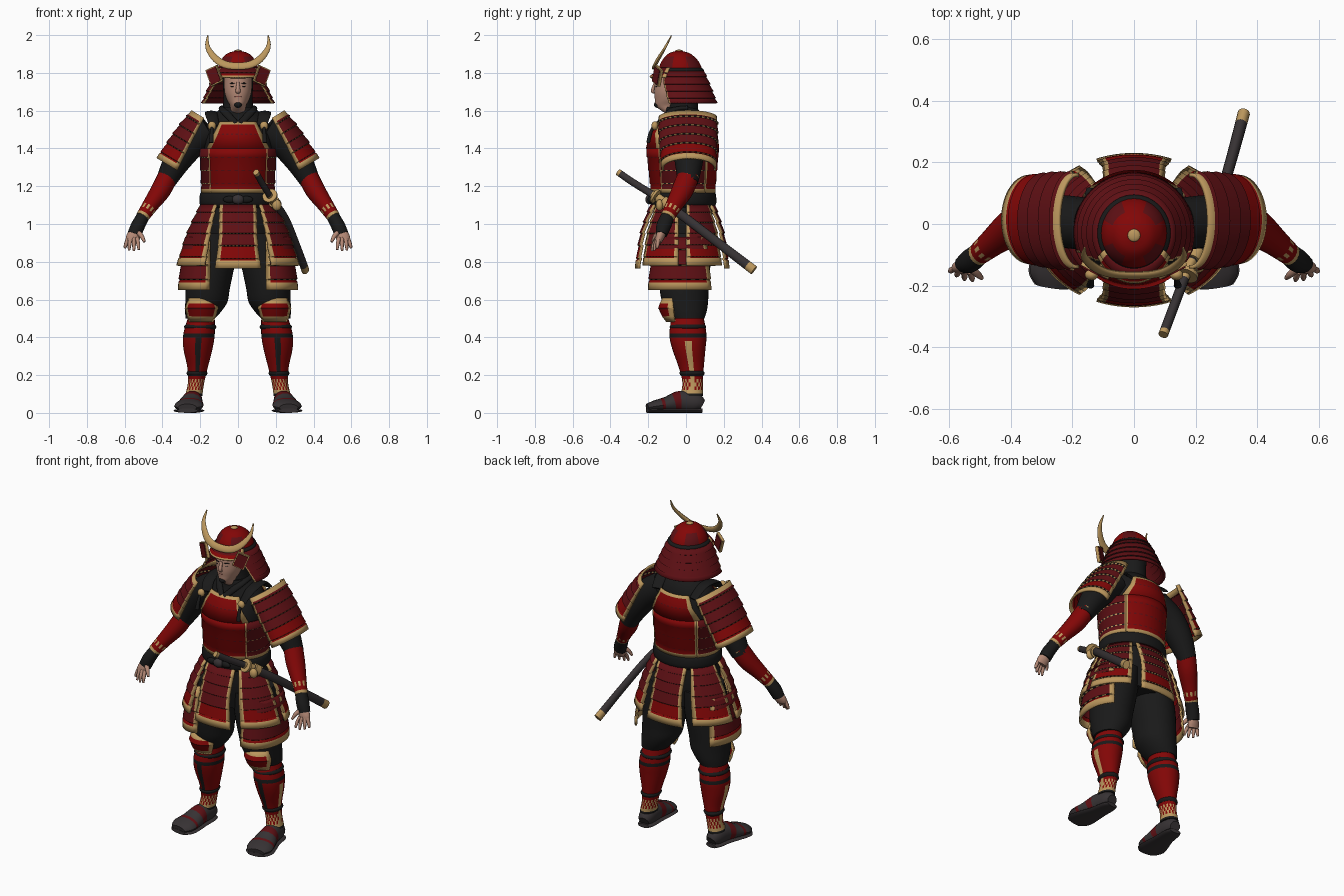
import bpy, bmesh, math
from mathutils import Vector, Matrix, Euler

cube = bpy.data.objects.get("Cube")
if cube:
    bpy.data.objects.remove(cube, do_unlink=True)

COLOURS = {
    "red lacquer": (0.225, 0.002, 0.002),
    "maroon lacing": (0.112, 0.005, 0.007),
    "gold trim": (0.50, 0.31, 0.11),
    "black cloth": (0.010, 0.010, 0.010),
    "skin": (0.46, 0.25, 0.18),
    "charcoal leather": (0.038, 0.032, 0.034),
}
RED, MAROON, GOLD, BLACK, SKIN, GREY = COLOURS
MATS = {}
for label, rgb in COLOURS.items():
    m = bpy.data.materials.new(label)
    m.use_nodes = True
    m.diffuse_color = (*rgb, 1)
    m.roughness = 0.9
    bsdf = next(n for n in m.node_tree.nodes if n.type == "BSDF_PRINCIPLED")
    bsdf.inputs["Base Color"].default_value = (*rgb, 1)
    bsdf.inputs["Roughness"].default_value = 0.9
    MATS[label] = m


def finish(name, bm, slots, mirror=False, solid=0):
    """Turn a bmesh into a shaded object with its modifiers."""
    bmesh.ops.recalc_face_normals(bm, faces=bm.faces)
    me = bpy.data.meshes.new(name)
    bm.to_mesh(me)
    bm.free()
    for s in slots:
        me.materials.append(MATS[s])
    me.shade_smooth()
    me.set_sharp_from_angle(angle=math.radians(45))
    ob = bpy.data.objects.new(name, me)
    bpy.context.scene.collection.objects.link(ob)
    if solid:
        mod = ob.modifiers.new("thickness", "SOLIDIFY")
        mod.thickness, mod.offset = solid, 0
    if mirror:
        ob.modifiers.new("mirror", "MIRROR")


def skin(name, grid, rule, closed=True, **kw):
    """Skin rows of points; rule gives the colour of face (row, column)."""
    pick = rule if callable(rule) else (lambda i, j: rule)
    bm, slots = bmesh.new(), []
    rows = [[bm.verts.new(p) for p in row] for row in grid]
    n = len(rows[0])

    def face(verts, colour):
        if colour not in slots:
            slots.append(colour)
        bm.faces.new(verts).material_index = slots.index(colour)

    for i in range(len(rows) - 1):
        for j in range(n if closed else n - 1):
            k = (j + 1) % n
            face((rows[i][j], rows[i][k], rows[i + 1][k], rows[i + 1][j]), pick(i, j))
    if closed:
        face(rows[0], pick(0, 0))
        face(rows[-1], pick(len(rows) - 2, 0))
    finish(name, bm, slots, **kw)


def spline(keys, n=4):
    """Smooth curve through tuples of numbers."""
    out = []
    for k in range(len(keys) - 1):
        quad = keys[max(k - 1, 0)], keys[k], keys[k + 1], keys[min(k + 2, len(keys) - 1)]
        for s in range(n):
            t = s / n
            out.append([0.5 * (2 * b + (c - a) * t + (2 * a - 5 * b + 4 * c - d) * t * t
                               + (3 * b - a - 3 * c + d) * t ** 3) for a, b, c, d in zip(*quad)])
    return out + [list(keys[-1])]


def ring(c, a, b, segs):
    turn = [2 * math.pi * j / segs for j in range(segs)]
    return [c + a * math.cos(t) + b * math.sin(t) for t in turn]


def loft(name, keys, rule, segs=32, **kw):
    """Stack of level ellipses: x, y, z, rx, ry."""
    skin(name, [ring(Vector(k[:3]), Vector((k[3], 0, 0)), Vector((0, k[4], 0)), segs)
                for k in spline(keys)], rule, **kw)


def tube(name, keys, rule, ref=(0, 0, 1), segs=14, **kw):
    """Sweep along a path: x, y, z, half width, half height towards ref."""
    pts, grid = spline(keys), []
    for i, p in enumerate(pts):
        t = Vector(pts[min(i + 1, len(pts) - 1)][:3]) - Vector(pts[max(i - 1, 0)][:3])
        a = t.cross(Vector(ref)).normalized()
        b = a.cross(t).normalized()
        grid.append(ring(Vector(p[:3]), a * p[3], b * p[-1], segs))
    skin(name, grid, rule, **kw)


def plate(name, keys, mid, rows, main=MAROON, low=RED, xa=(1, 0, 0), border=0.07, hem=0.13,
          lines=(BLACK, GOLD), top=0, step=0.007, segs=18, **kw):
    """Curved lamellar plate with stitched rows: keys are x, y, z, rx, ry, half angle."""
    curve, xa, ya = spline(keys, 8), Vector(xa), Vector((0, 1, 0))
    bands = [(0, 0, (GOLD,))] if top else []
    for k in range(rows):
        last = k == rows - 1
        bands.append((max(k / rows, top), 0, (low if last or k / rows > 0.65 else main,)))
        if not last:
            bands.append(((k + 0.92) / rows, step, lines))
    if hem:
        bands.append((1 - hem, step, (GOLD,)))
    bands.append((1, step, (GOLD,)))
    us = [0, border] + [border + (1 - 2 * border) * j / segs for j in range(1, segs)] + [1 - border, 1]
    grid = []
    for v, off, _ in bands:
        f = v * (len(curve) - 1)
        i = min(int(f), len(curve) - 2)
        x, y, z, rx, ry, half = [p + (q - p) * (f - i) for p, q in zip(curve[i], curve[i + 1])]
        turn = [math.radians(mid + half * (2 * u - 1)) for u in us]
        grid.append([Vector((x, y, z)) + xa * (rx + off) * math.cos(t)
                     + ya * (ry + off) * math.sin(t) for t in turn])
    edge = (0, len(us) - 2)
    skin(name, grid, lambda i, j: GOLD if j in edge else bands[i][2][j % len(bands[i][2])],
         closed=False, solid=0.012, **kw)


def solid(name, loc, size, colour, rot=(0, 0, 0), box=False, **kw):
    """Ellipsoid or box; size holds half lengths."""
    bm = bmesh.new()
    mat = Matrix.LocRotScale(Vector(loc), Euler([math.radians(r) for r in rot]), Vector(size))
    if box:
        bmesh.ops.create_cube(bm, size=2, matrix=mat)
    else:
        bmesh.ops.create_uvsphere(bm, u_segments=16, v_segments=10, radius=1, matrix=mat)
    finish(name, bm, [colour], **kw)


# Head and face
loft("head", [(0, -.045, 1.58, .05, .055), (0, -.088, 1.622, .042, .07), (0, -.085, 1.66, .06, .08),
              (0, -.08, 1.71, .073, .088), (0, -.075, 1.8, .072, .085)], SKIN)
loft("hood", [(0, -.02, 1.58, .085, .085), (0, -.015, 1.66, .077, .08), (0, -.015, 1.79, .082, .085)], BLACK)
tube("nose", [(0, -.163, 1.75, .007, .006), (0, -.177, 1.705, .013, .009), (0, -.165, 1.694, .01, .004)],
     SKIN, ref=(0, -1, 0))
solid("goatee", (0, -.15, 1.632), (.022, .02, .018), BLACK)
solid("mouth", (0, -.163, 1.674), (.018, .004, .002), MAROON)
solid("eyes", (.03, -.157, 1.728), (.01, .004, .003), BLACK, (0, 0, 20), mirror=True)
solid("eyebrows", (.031, -.157, 1.745), (.016, .005, .003), BLACK, (0, 0, 20), mirror=True)

# Helmet
loft("helmet_dome", [(0, -.037, 1.915, .02, .02), (0, -.035, 1.902, .058, .058), (0, -.032, 1.868, .09, .093),
                     (0, -.03, 1.83, .106, .112), (0, -.03, 1.785, .112, .118)],
     lambda i, j: MAROON if (j + 2) // 4 % 2 and i > 5 else RED)
loft("helmet_band", [(0, -.03, 1.828, .105, .111), (0, -.03, 1.815, .119, .125), (0, -.03, 1.8, .116, .122)], BLACK)
solid("helmet_knob", (0, -.037, 1.915), (.021, .021, .008), GOLD)
plate("helmet_neck_guard", [(0, -.03, 1.81, .112, .118, 138), (0, -.028, 1.72, .152, .155, 121),
                            (0, -.026, 1.64, .185, .182, 110)], 90, 5, low=MAROON, border=.012, hem=0,
      lines=(BLACK, MAROON), segs=48)
plate("helmet_brim", [(0, -.03, 1.825, .108, .115, 62), (0, -.03, 1.775, .122, .152, 62)], 270, 2,
      hem=.2, lines=(GOLD, MAROON))
solid("brim_flap_rims", (.125, -.15, 1.785), (.036, .008, .046), GOLD, (0, 22, 28), True, mirror=True)
solid("brim_flaps", (.125, -.15, 1.785), (.03, .012, .04), MAROON, (0, 22, 28), True, mirror=True)
arc = [(.16, -.077, 1.998, .003, .003), (.16, -.11, 1.935, .013, .007),
       (.115, -.148, 1.872, .02, .01), (.05, -.165, 1.84, .021, .01)]
tube("crescent_crest", arc + [(-x, *rest) for x, *rest in reversed(arc)], GOLD, ref=(0, -.9, .45))

# Torso clothing and collar
loft("undersuit", [(0, -.01, .84, .17, .13), (0, -.015, 1, .2, .155), (0, -.015, 1.2, .17, .15),
                   (0, -.018, 1.38, .18, .17), (0, -.012, 1.5, .175, .13), (0, -.01, 1.57, .135, .105),
                   (0, -.03, 1.62, .082, .082)], BLACK)
tube("collar_flaps", [(.085, .01, 1.615, .016, .012), (.075, -.08, 1.6, .02, .012),
                      (.01, -.15, 1.53, .018, .012)], BLACK, ref=(0, -1, .5), mirror=True)

# Cuirass: four panels round the waist, then the chest and back bibs
low_a, low_b = (0, -.018, 1.4, .197, .186), (0, -.016, 1.165, .185, .162)
for label, mid, half in (("front", 270, 52), ("back", 90, 48)):
    plate("cuirass_" + label, [(*low_a, half), (*low_b, half)], mid, 4, main=RED, border=.035,
          lines=(RED, MAROON), step=.003)
    plate("bib_" + label, [(0, -.008, 1.54, .158, .14, 37), (0, -.014, 1.47, .186, .176, 43),
                           (*low_a, 55)], mid, 2, main=RED, low=RED, lines=(RED, MAROON), top=.16,
          hem=0, step=.002, border=.1)
plate("cuirass_sides", [(*low_a, 42), (*low_b, 42)], 0, 4, low=MAROON, border=.03, step=.004, mirror=True)
tube("shoulder_straps", [(.125, -.13, 1.52, .03, .008), (.14, -.08, 1.575, .033, .009),
                         (.14, .03, 1.588, .033, .009), (.125, .11, 1.53, .03, .008)],
     BLACK, mirror=True)
solid("strap_toggles", (.138, -.165, 1.52), (.022, .018, .024), GOLD, mirror=True)
tube("toggle_cords", [(.138, -.175, 1.51, .008, .008), (.14, -.19, 1.475, .01, .01), (.142, -.2, 1.43, .013, .01)],
     BLACK, ref=(0, -1, 0), mirror=True)

# Belt
loft("belt", [(0, -.015, 1.175, .175, .155), (0, -.015, 1.16, .2, .172), (0, -.015, 1.11, .204, .175),
              (0, -.015, 1.085, .185, .158)], BLACK)
solid("belt_knot", (0, -.195, 1.13), (.032, .02, .026), GREY)
solid("belt_bows", (.045, -.19, 1.13), (.035, .013, .018), BLACK, mirror=True)


# Skirt panels
def skirt(name, mid, top_half, low_half, z, **kw):
    plate(name, [(0, -.018, 1.1, .195, .165, top_half), (0, -.02, .95, .265, .215, low_half),
                 (0, -.02, z, .315, .238, low_half)], mid, 6, border=.1, hem=.14, **kw)


skirt("skirt_front", 270, 29, 22, .765)
skirt("skirt_back", 90, 29, 22, .765)
skirt("skirt_front_sides", -31, 24, 26, .78, mirror=True)
skirt("skirt_back_sides", 31, 24, 26, .78, mirror=True)

# Legs
plate("thigh_guards", [(.175, -.02, .93, .1, .14, 80), (.185, -.02, .78, .112, .162, 84),
                       (.19, -.02, .65, .115, .168, 84)], -25, 4, border=.07, hem=.19, mirror=True)
loft("trousers", [(.11, -.01, .95, .11, .14), (.14, -.01, .8, .125, .14), (.16, -.01, .66, .117, .13),
                  (.167, -.005, .59, .112, .122), (.183, .002, .54, .097, .108), (.2, .01, .5, .078, .088)],
     BLACK, mirror=True)


def shin_colour(i, j):
    if i in (4, 13, 19):
        return BLACK
    if i == 18 or (i > 5 and j in (0, 31)) or (i > 14 and (i + j) % 2):
        return GOLD
    return BLACK if 3 < i < 14 and j in (23, 24) else RED


loft("shin_guards", [(.19, .008, .53, .066, .08), (.206, .01, .42, .083, .098), (.212, .015, .34, .077, .088),
                     (.214, .028, .24, .054, .066), (.222, .035, .16, .043, .054), (.235, .03, .09, .046, .06)],
     shin_colour, mirror=True)
for label, z, rx, x, y in (("upper", .455, .083, .2, .01), ("lower", .21, .053, .217, .032)):
    loft(label + "_shin_ties", [(x, y, z + .014, rx - .006, rx + .006), (x, y, z, rx + .003, rx + .014),
                                (x, y, z - .014, rx - .006, rx + .006)], BLACK, mirror=True)
plate("knee_guards", [(.188, -.005, .605, .085, .115, 50), (.188, -.005, .55, .097, .133, 58),
                      (.19, -.003, .485, .075, .094, 50)], 275, 2, main=RED, border=.12, top=.28, hem=.25,
      lines=(MAROON, MAROON), step=.003, mirror=True)

# Feet
foot = [(.232, .085, .04, .032, .03), (.235, .05, .055, .047, .052), (.242, -.03, .06, .055, .058),
        (.252, -.1, .045, .07, .042), (.262, -.165, .036, .077, .03), (.268, -.205, .028, .05, .02)]
tube("shoes", foot, lambda i, j: MAROON if i in (8, 9, 13) else GREY, mirror=True)
tube("sandal_soles", [(x, y, .012, w + .005, .012) for x, y, z, w, h in foot], GREY, mirror=True)

# Arms
tube("sleeves", [(.15, 0, 1.5, .085, .085), (.25, .01, 1.43, .085, .085), (.325, .015, 1.33, .072, .075),
                 (.385, .01, 1.22, .052, .054)], BLACK, ref=(0, 1, 0), segs=20, mirror=True)
tube("forearm_guards", [(.368, .015, 1.26, .053, .058), (.408, -.018, 1.18, .053, .058),
                        (.46, -.06, 1.105, .043, .046), (.508, -.1, 1.035, .035, .037)],
     lambda i, j: GOLD if i == 11 or (i in (0, 9) and j % 2) else RED, ref=(0, 1, 0), segs=20, mirror=True)
tube("gloves", [(.5, -.094, 1.045, .034, .036), (.53, -.118, .99, .037, .039), (.548, -.13, .945, .037, .031)],
     BLACK, ref=(0, 1, 0), mirror=True)
tube("palms", [(.54, -.125, .965, .03, .025), (.555, -.138, .93, .037, .023), (.56, -.146, .905, .034, .017)],
     SKIN, ref=(0, 1, 0), mirror=True)
for label, dx, dy, z in (("index", -.036, -.035, .863), ("middle", -.01, -.032, .857),
                         ("ring", .016, -.02, .86), ("little", .038, -.006, .872)):
    tube(label + "_fingers", [(.558 + dx * .65, -.143 + dy * .3, .925, .0105, .0105),
                              (.56 + dx * .9, -.146 + dy * .8, .89, .01, .01),
                              (.561 + dx, -.148 + dy, z, .006, .006)], SKIN, ref=(0, 1, 0), segs=8, mirror=True)
tube("thumbs", [(.535, -.14, .962, .014, .014), (.51, -.162, .935, .012, .012), (.495, -.176, .905, .007, .007)],
     SKIN, ref=(0, 1, 0), segs=8, mirror=True)

# Shoulder guards
plate("shoulder_guards", [(.185, .01, 1.565, .066, .15, 96), (.265, .012, 1.43, .086, .146, 100),
                          (.34, .015, 1.295, .094, .132, 102)], 0, 6, xa=(.86, 0, .51),
      border=.06, top=.13, hem=.13, segs=30, mirror=True)

# Sword in its scabbard
tube("scabbard", [(.172, -.15, 1.14, .018, .024), (.25, 0, 1.03, .018, .024), (.305, .17, .9, .018, .024),
                  (.357, .36, .755, .02, .026)], lambda i, j: GOLD if i > 10 or i == 0 else GREY)
tube("sword_handle", [(.095, -.36, 1.275, .016, .018), (.125, -.28, 1.22, .016, .019),
                      (.172, -.155, 1.143, .016, .019)], lambda i, j: GOLD if i in (0, 7) else GREY)
tube("sword_guard", [(.168, -.168, 1.151, .04, .04), (.172, -.157, 1.144, .04, .04)], GOLD, segs=20)
tube("scabbard_cord", [(.19, -.12, 1.118, .028, .033), (.205, -.09, 1.097, .028, .033)], GOLD)
solid("cord_knot", (.205, -.14, 1.1), (.025, .02, .03), GOLD)
